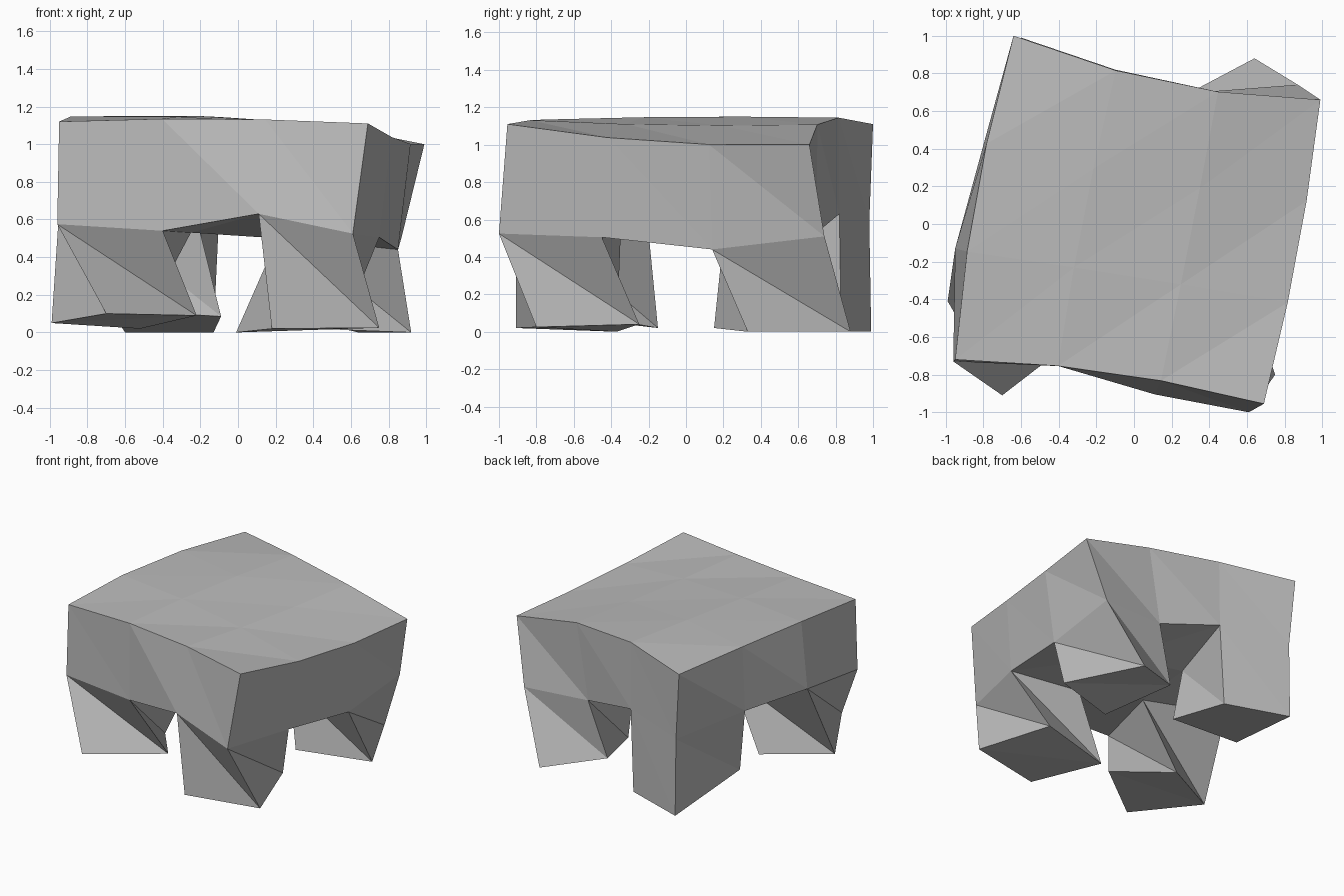
import bpy
import bmesh
from mathutils import Vector

cube = bpy.data.objects.get("Cube")
if cube:
    bpy.data.objects.remove(cube, do_unlink=True)

# Single flat colour
grey = bpy.data.materials.new("plain_grey")
grey.use_nodes = True
colour = (0.5, 0.5, 0.5, 1)
grey.diffuse_color = colour
grey.node_tree.nodes["Principled BSDF"].inputs["Base Color"].default_value = colour

CELLS = 3
SPAN = range(CELLS)
ENDS = (0, CELLS - 1)


def bowed_edge(start, end, bow, t):
    """Point on a straight edge that bulges along a parabola."""
    return start.lerp(end, t) + bow * (4 * t * (1 - t))


def bowed_patch(corners, bows):
    """Grid of points stretched between four bowed edges."""
    fl, fr, br, bl = (Vector(c) for c in corners)
    front, right, back, left = (Vector(b) for b in bows)
    rows = []
    for j in range(CELLS + 1):
        v = j / CELLS
        row = []
        for i in range(CELLS + 1):
            u = i / CELLS
            across = bowed_edge(fl, bl, left, v).lerp(bowed_edge(fr, br, right, v), u)
            along = bowed_edge(fl, fr, front, u).lerp(bowed_edge(bl, br, back, u), v)
            flat = fl.lerp(fr, u).lerp(bl.lerp(br, u), v)
            row.append(across + along - flat)
        rows.append(row)
    return rows


def corners_of(grid, i, j):
    """Cell corners, counterclockwise from above."""
    return [grid[j][i], grid[j][i + 1], grid[j + 1][i + 1], grid[j + 1][i]]


def add_quad(bm, a, b, c, d):
    """Two flat triangles sharing the diagonal a-c."""
    bm.faces.new((a, b, c))
    bm.faces.new((a, c, d))


def add_wall(bm, low_a, low_b, high_a, high_b):
    add_quad(bm, high_a, low_a, low_b, high_b)


def finish(bm, name):
    mesh = bpy.data.meshes.new(name)
    bm.to_mesh(mesh)
    bm.free()
    mesh.materials.append(grey)
    obj = bpy.data.objects.new(name, mesh)
    bpy.context.collection.objects.link(obj)


# Top surface: corners, then the bow of the front, right, back and left edges
top_points = bowed_patch(
    [(-.95, -.72, 1.12), (.69, -.955, 1.11), (.99, .66, 1), (-.64, 1, 1.11)],
    [(0, .05, .02), (.03, 0, -.04), (0, -.08, .08), (-.045, 0, .035)])

# Underside of the slab, rows from front to back
underside_points = [
    [(-.96, -.73, .575), (-.4, -.755, .54), (.11, -.905, .63), (.61, -1, .525)],
    [(-.95, -.13, .65), (-.25, -.2, .53), (.21, -.35, .5), (.75, -.45, .505)],
    [(-.8, .42, .65), (-.2, .29, .53), (.3, .2, .5), (.85, .14, .44)],
    [(-.6, .98, .59), (-.1, .82, .63), (.35, .7, .53), (.87, .74, .51)],
]

# Twisted soles, counterclockwise from the front -x corner
soles = {
    "front_right_leg": (0, 0, [(-.7, -.91, .1), (-.22, -.54, .09),
                               (-.52, -.15, .02), (-.99, -.41, .05)]),
    "front_left_leg": (2, 0, [(.18, -.91, .02), (.75, -.8, .025),
                              (.56, -.25, .04), (-.01, -.37, 0)]),
    "back_left_leg": (2, 2, [(.39, .15, .02), (.92, .33, 0),
                             (.64, .88, 0), (.215, .655, .1)]),
    "back_right_leg": (0, 2, [(-.68, .31, .12), (-.09, .32, .085),
                              (-.13, .83, 0), (-.6, .99, 0)]),
}

# Slab: top, underside between the legs, and rim
bm = bmesh.new()
top = [[bm.verts.new(p) for p in row] for row in top_points]
low = [[bm.verts.new(p) for p in row] for row in underside_points]
for j in SPAN:
    for i in SPAN:
        add_quad(bm, *corners_of(top, i, j))
        if not (i in ENDS and j in ENDS):
            add_quad(bm, *reversed(corners_of(low, i, j)))


def rim(grid):
    """Outer loop of a grid, counterclockwise from above."""
    return (grid[0][:-1] + [row[-1] for row in grid[:-1]]
            + grid[-1][:0:-1] + [row[0] for row in grid[:0:-1]])


high_loop, low_loop = rim(top), rim(low)
for k in range(len(low_loop)):
    n = (k + 1) % len(low_loop)
    add_wall(bm, low_loop[k], low_loop[n], high_loop[k], high_loop[n])
finish(bm, "slab")

# Legs: twisted blocks hanging from the corner cells
for name, (i, j, sole) in soles.items():
    bm = bmesh.new()
    feet = [bm.verts.new(p) for p in sole]
    tops = [bm.verts.new(p) for p in corners_of(underside_points, i, j)]
    for k in range(4):
        n = (k + 1) % 4
        add_wall(bm, feet[k], feet[n], tops[k], tops[n])
    add_quad(bm, *reversed(feet))
    finish(bm, name)
